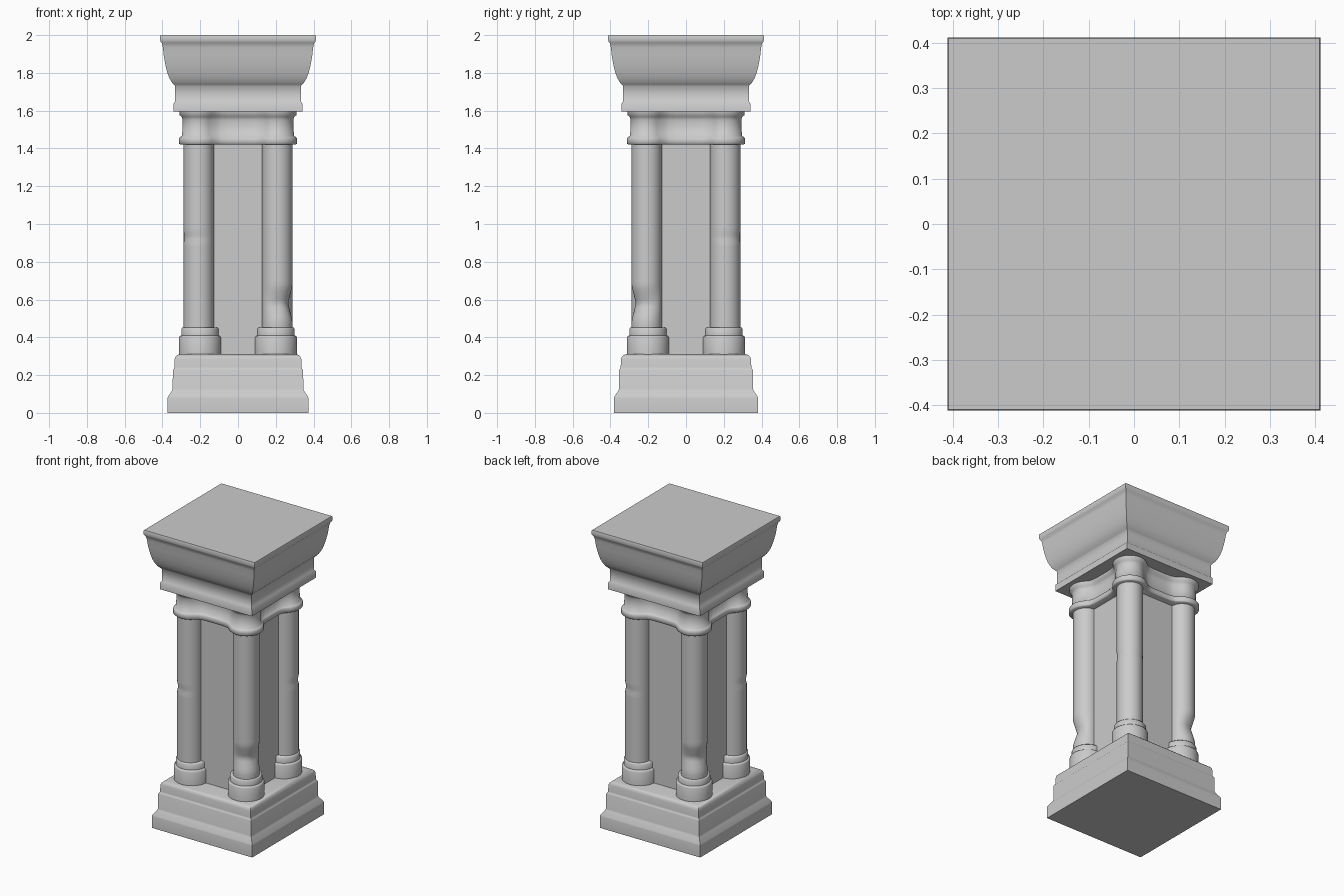
import bpy, bmesh, math
from math import sin, cos, pi, radians

cube = bpy.data.objects.get("Cube")
if cube:
    bpy.data.objects.remove(cube, do_unlink=True)

stone = bpy.data.materials.new("grey stone")
stone.use_nodes = True
GREY = (0.6, 0.6, 0.6, 1)
stone.diffuse_color = GREY
stone.node_tree.nodes["Principled BSDF"].inputs["Base Color"].default_value = GREY


def loft(name, rings, angle=62):
    """Join stacked closed rings of points into a capped solid."""
    bm = bmesh.new()
    loops = [[bm.verts.new(p) for p in ring] for ring in rings]
    for a, b in zip(loops, loops[1:]):
        for i in range(len(a)):
            j = (i + 1) % len(a)
            bm.faces.new((a[i], a[j], b[j], b[i]))
    bm.faces.new(loops[0][::-1])
    bm.faces.new(loops[-1])
    bmesh.ops.recalc_face_normals(bm, faces=bm.faces)
    mesh = bpy.data.meshes.new(name)
    bm.to_mesh(mesh)
    bm.free()
    mesh.materials.append(stone)
    obj = bpy.data.objects.new(name, mesh)
    bpy.context.collection.objects.link(obj)
    bpy.ops.object.select_all(action='DESELECT')
    obj.select_set(True)
    bpy.context.view_layer.objects.active = obj
    bpy.ops.object.shade_smooth_by_angle(angle=radians(angle))


def square(x, y, z):
    return [(-x, -y, z), (x, -y, z), (x, y, z), (-x, y, z)]


def circle(cx, cy, r, z, n=40):
    return [(cx + r * cos(2 * pi * i / n), cy + r * sin(2 * pi * i / n), z) for i in range(n)]


# Stepped plinth, slightly deeper than wide
plinth = [(0, .373), (.078, .373), (.085, .371), (.118, .349), (.127, .346), (.226, .345),
          (.231, .342), (.236, .338), (.242, .337), (.285, .335), (.298, .33),
          (.306, .321), (.311, .308)]
loft("plinth", [square(h, h + .009, z) for z, h in plinth], angle=34)

# Central core, its faces level with the column centres
loft("core", [square(.21, .21, z) for z in (.3, 1.45)])

# Top slab: flat band, rounded moulding and thin lip
slab = [(1.595, .341), (1.638, .341), (1.647, .333), (1.73, .333), (1.738, .339),
        (1.752, .352), (1.772, .363), (1.8, .374), (1.84, .384), (1.89, .393),
        (1.935, .398), (1.955, .402), (1.964, .409), (1.972, .412), (1.996, .412), (2, .41)]
loft("top_slab", [square(h, h, z) for z, h in slab], angle=50)


# Collar: corner rounds flowing into recessed straight bands
def collar_outline(r, z, c=.207):
    w = r + .149
    side = [(w, .05), (w + .003, .085), (w + .011, .112)]
    arc = [radians(-40 + 170 * i / 24) for i in range(25)]
    corner = side + [(c + r * cos(a), c + r * sin(a)) for a in arc]
    corner += [(y, x) for x, y in reversed(side)]
    ring = []
    for k in range(4):
        ca, sa = round(cos(k * pi / 2)), round(sin(k * pi / 2))
        ring += [(x * ca - y * sa, x * sa + y * ca, z) for x, y in corner]
    return ring


collar = [(1.421, .1), (1.426, .106), (1.452, .106), (1.46, .101), (1.466, .089),
          (1.55, .086), (1.567, .091), (1.576, .102), (1.597, .104)]
loft("collar", [collar_outline(r, z) for z, r in collar])


# Shaft with worn dents on the side facing outwards
def worn_ring(sx, sy, z, dent):
    height, reach, depth = dent
    loss = depth * max(0, 1 - abs(z - height) / reach)
    ring = []
    for x, y, z in circle(0, 0, .08, z):
        out = max(0, (x * sx + y * sy) / .113 + .25)
        f = 1 - loss * min(1, out)
        ring.append((sx * .208 + x * f, sy * .208 + y * f, z))
    return ring


foot = [(.3, .111), (.398, .111), (.407, .107), (.41, .099), (.446, .098), (.451, .094)]
for sx, sy, side in ((1, -1, "front_left"), (-1, -1, "front_right"),
                     (1, 1, "back_left"), (-1, 1, "back_right")):
    dent = (.58, .09, .33) if sx != sy else (.93, .03, .07)
    heights = [.4 + .02 * i for i in range(52)] + [1.44]
    loft(side + "_shaft", [worn_ring(sx, sy, z, dent) for z in heights])
    loft(side + "_foot", [circle(sx * .201, sy * .201, r, z) for z, r in foot])
